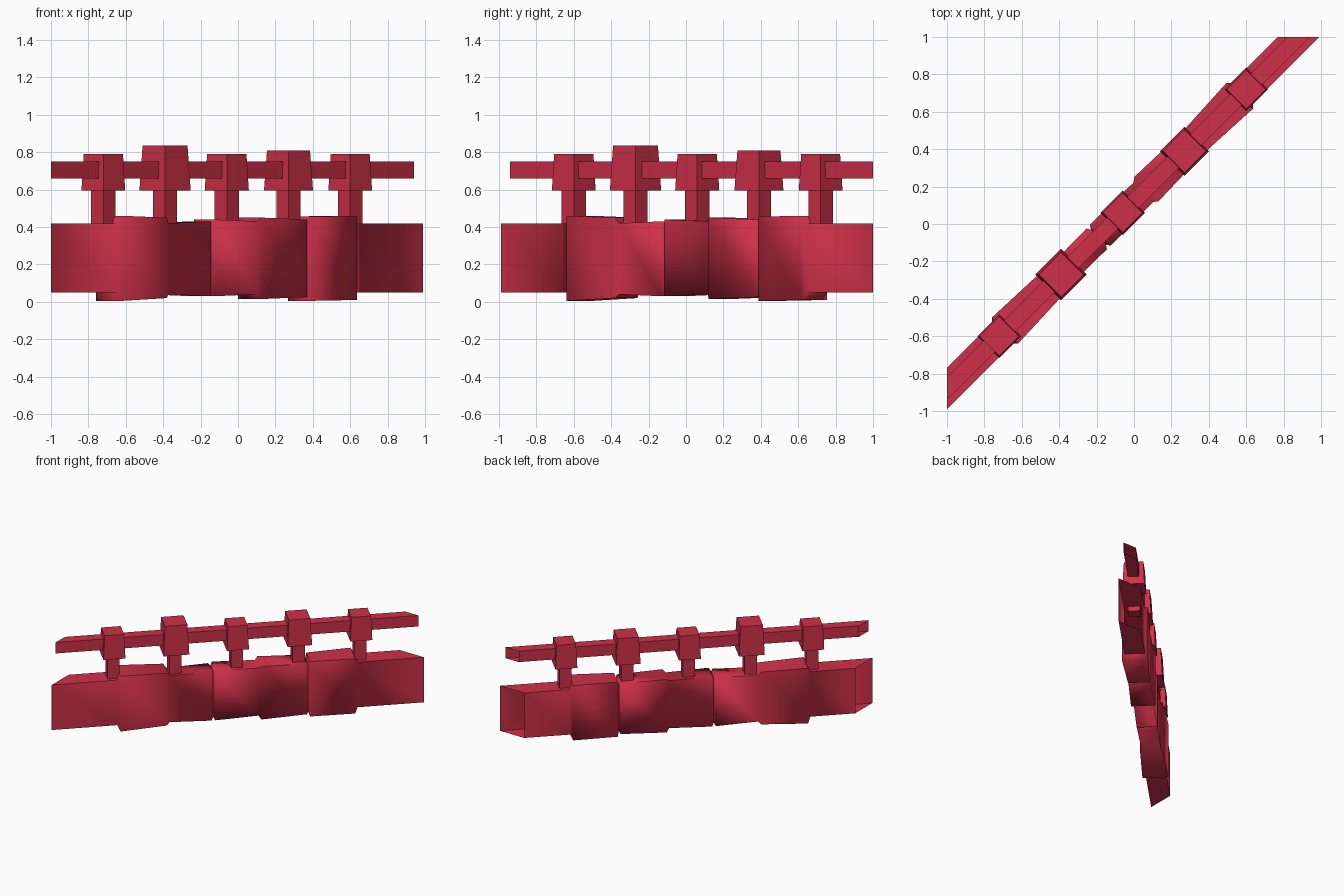
import bpy, bmesh, math
from mathutils import Matrix

cube = bpy.data.objects.get("Cube")
if cube:
    bpy.data.objects.remove(cube, do_unlink=True)

red = bpy.data.materials.new("barrier red")
red.use_nodes = True
colour = (0.62, 0.03, 0.065, 1)
red.diffuse_color = colour
red.node_tree.nodes["Principled BSDF"].inputs["Base Color"].default_value = colour

OFFSET = 0.12  # the centre line is y = x + OFFSET


def finish(name, bm, smooth=False):
    bmesh.ops.recalc_face_normals(bm, faces=bm.faces)
    mesh = bpy.data.meshes.new(name)
    bm.to_mesh(mesh)
    bm.free()
    mesh.materials.append(red)
    obj = bpy.data.objects.new(name, mesh)
    bpy.context.collection.objects.link(obj)
    if smooth:
        bpy.ops.object.select_all(action='DESELECT')
        obj.select_set(True)
        bpy.context.view_layer.objects.active = obj
        bpy.ops.object.shade_smooth_by_angle(angle=math.radians(62))
    return obj


def loft(name, sections, smooth=False):
    """Open rectangular tube along the diagonal: (t, half width, bottom, top, skew)."""
    bm = bmesh.new()
    rings = []
    for t, h, low, high, skew in sections:
        ring = []
        for d, z in ((-h, low), (h, low), (h, high), (-h, high)):
            s = t + skew * d
            ring.append(bm.verts.new((s - d, s + OFFSET + d, z)))
        rings.append(ring)
    for a, b in zip(rings, rings[1:]):
        for i in range(4):
            j = (i + 1) % 4
            bm.faces.new((a[i], a[j], b[j], b[i]))
    return finish(name, bm, smooth)


def diamond(name, t, base, top, low, high):
    """Square block turned in line with the wall, tapering from base to top."""
    bm = bmesh.new()
    place = Matrix.Translation((t, t + OFFSET, (low + high) / 2))
    bmesh.ops.create_cone(bm, cap_ends=True, segments=4, radius1=base,
                          radius2=top, depth=high - low, matrix=place)
    finish(name, bm)


# Stone wall: uneven blocks, ends cut square to the axes
loft("stone_wall", [
    (-1.0, 0.055, 0.05, 0.42, 1),
    (-0.705, 0.055, 0.05, 0.42, 0),
    (-0.69, 0.07, 0.005, 0.46, 0),
    (-0.44, 0.06, 0.02, 0.45, 0),
    (-0.425, 0.052, 0.04, 0.42, 0),
    (-0.2, 0.055, 0.03, 0.43, 0),
    (-0.19, 0.04, 0.05, 0.42, 0),
    (-0.18, 0.056, 0.03, 0.44, 0),
    (0.05, 0.052, 0.04, 0.43, 0),
    (0.065, 0.065, 0.015, 0.45, 0),
    (0.31, 0.058, 0.025, 0.44, 0),
    (0.318, 0.045, 0.04, 0.425, 0),
    (0.326, 0.058, 0.005, 0.455, 0),
    (0.565, 0.07, 0.01, 0.46, 0),
    (0.58, 0.055, 0.05, 0.42, 0),
    (0.88, 0.055, 0.05, 0.42, -1),
], smooth=True)

# Handrail
loft("handrail", [(-1.0, 0.03, 0.66, 0.75, 1), (0.88, 0.03, 0.66, 0.75, -1)])

# Posts with tapered caps: (cap base, cap top, cap top height)
caps = [(0.117, 0.105, 0.79), (0.137, 0.12, 0.835), (0.118, 0.105, 0.79),
        (0.131, 0.115, 0.81), (0.117, 0.104, 0.79)]
for i, (base, top, height) in enumerate(caps):
    t = -0.72 + 0.33 * i
    diamond(f"post_{i + 1}", t, 0.065, 0.065, 0.38, 0.62)
    diamond(f"post_cap_{i + 1}", t, base, top, 0.595, height)
